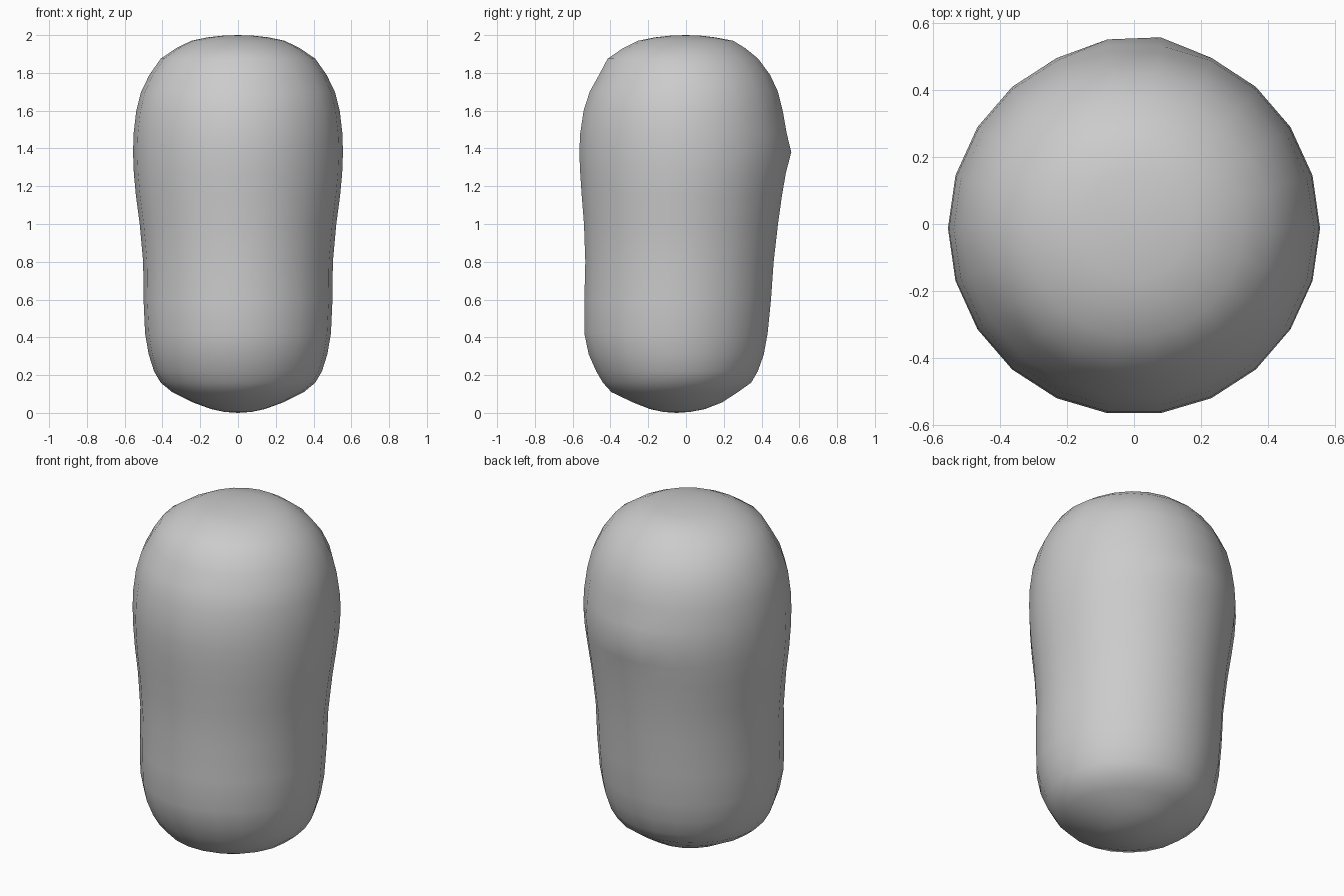
import bpy, bmesh, math

SIDES = 22
# Body rings: height, half width in x, front y, back y
RINGS = [
    (0.005, 0.07, -0.12, 0.02), (0.02, 0.14, -0.19, 0.10),
    (0.055, 0.235, -0.28, 0.19), (0.11, 0.345, -0.395, 0.275),
    (0.16, 0.405, -0.44, 0.345), (0.22, 0.44, -0.475, 0.38),
    (0.31, 0.468, -0.515, 0.412), (0.42, 0.487, -0.538, 0.432),
    (0.60, 0.495, -0.538, 0.45), (0.80, 0.497, -0.533, 0.464),
    (1.00, 0.515, -0.54, 0.487), (1.15, 0.535, -0.552, 0.508),
    (1.27, 0.546, -0.56, 0.528), (1.38, 0.55, -0.565, 0.54),
    (1.48, 0.547, -0.56, 0.532), (1.60, 0.533, -0.542, 0.512),
    (1.70, 0.508, -0.51, 0.487), (1.79, 0.464, -0.46, 0.445),
    (1.875, 0.405, -0.415, 0.382), (1.93, 0.325, -0.335, 0.315),
    (1.97, 0.245, -0.255, 0.25), (1.988, 0.16, -0.165, 0.155),
    (1.997, 0.08, -0.085, 0.08),
]

bm = bmesh.new()
grow = 1 / math.cos(math.pi / SIDES)
loops = []
for z, rx, front, back in RINGS:
    cy, ry = (front + back) / 2, (back - front) / 2 * grow
    ring = []
    for i in range(SIDES):
        a = -math.pi / 2 + (i + 0.5) * 2 * math.pi / SIDES
        x, y = rx * grow * math.cos(a), cy + ry * math.sin(a)
        # Small nub on the back
        if y > 0:
            y += 0.022 * math.exp(-((x - 0.02) / 0.12) ** 2 - ((z - 1.38) / 0.06) ** 2)
        ring.append(bm.verts.new((x, y, z)))
    loops.append(ring)

# Skin between rings, then the two poles
for lo, hi in zip(loops, loops[1:]):
    for i in range(SIDES):
        j = (i + 1) % SIDES
        bm.faces.new((lo[i], lo[j], hi[j], hi[i]))
bottom = bm.verts.new((0, -0.05, 0))
top = bm.verts.new((0, 0, 2))
for i in range(SIDES):
    j = (i + 1) % SIDES
    bm.faces.new((bottom, loops[0][j], loops[0][i]))
    bm.faces.new((top, loops[-1][i], loops[-1][j]))
for f in bm.faces:
    f.smooth = True

mesh = bpy.data.meshes.new("body")
bm.to_mesh(mesh)
bm.free()
body = bpy.data.objects.new("body", mesh)
bpy.context.collection.objects.link(body)
